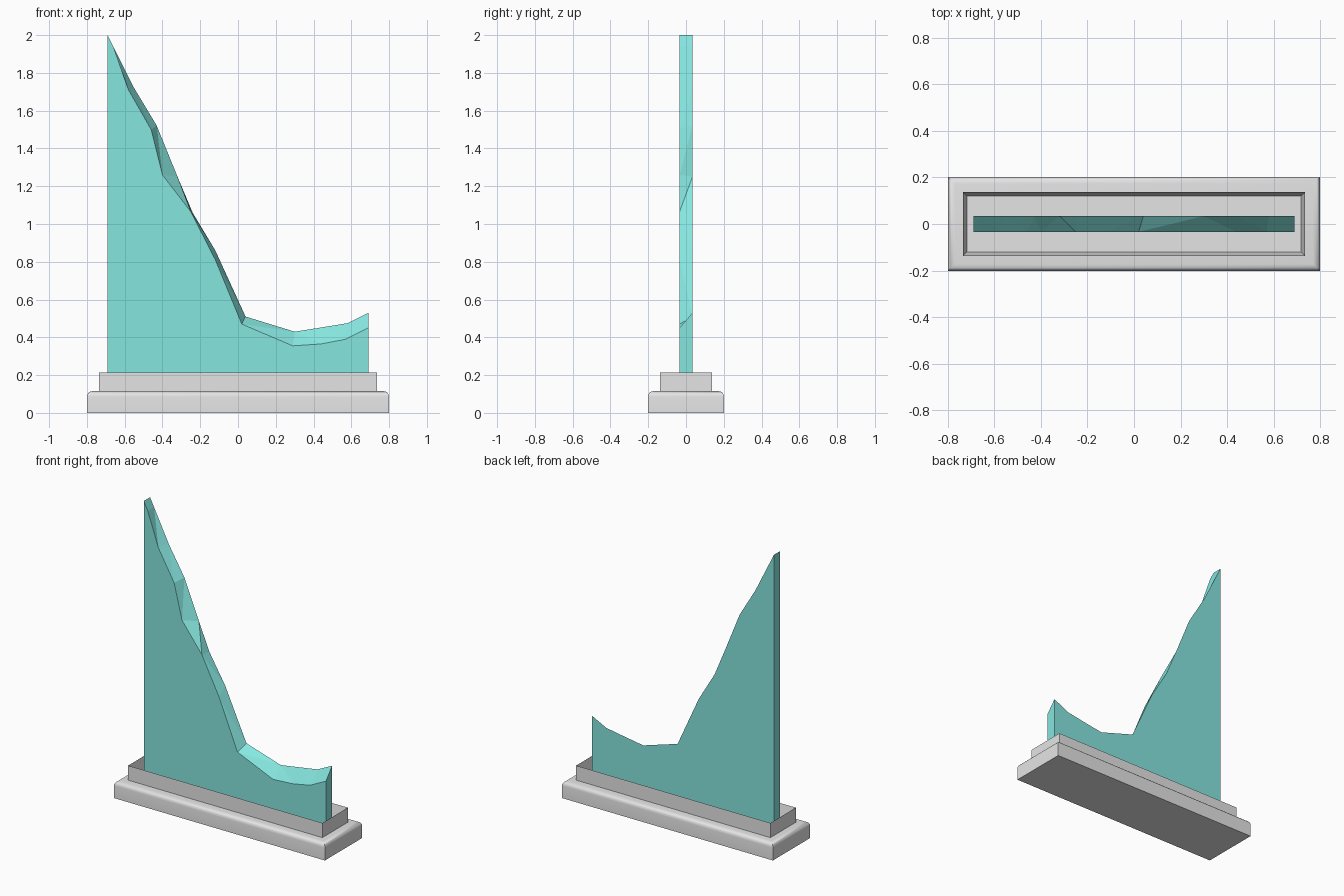
import bpy
import bmesh
import math

default_cube = bpy.data.objects.get("Cube")
if default_cube:
    bpy.data.objects.remove(default_cube, do_unlink=True)


def make_material(name, colour):
    material = bpy.data.materials.new(name)
    material.use_nodes = True
    material.diffuse_color = (*colour, 1)
    shader = next(n for n in material.node_tree.nodes if n.type == "BSDF_PRINCIPLED")
    shader.inputs["Base Color"].default_value = (*colour, 1)
    return material


def make_object(name, bm, material):
    bmesh.ops.recalc_face_normals(bm, faces=bm.faces)
    mesh = bpy.data.meshes.new(name)
    bm.to_mesh(mesh)
    bm.free()
    mesh.materials.append(material)
    obj = bpy.data.objects.new(name, mesh)
    bpy.context.collection.objects.link(obj)
    return obj


def box(width, depth, bottom, top):
    bm = bmesh.new()
    bmesh.ops.create_cube(bm, size=1)
    bmesh.ops.scale(bm, vec=(width, depth, top - bottom), verts=bm.verts)
    bmesh.ops.translate(bm, vec=(0, 0, (top + bottom) / 2), verts=bm.verts)
    return bm


grey = make_material("light grey", (0.78, 0.78, 0.78))
teal = make_material("turquoise", (0.24, 0.79, 0.74))

LEDGE = 0.115
RIM = 0.215

# Plinth with rounded upper edges
bm = box(1.6, 0.404, 0, LEDGE)
upper_edges = [e for e in bm.edges if all(v.co.z > LEDGE / 2 for v in e.verts)]
bmesh.ops.bevel(bm, geom=upper_edges, offset=0.03, segments=5,
                profile=0.5, affect="EDGES")
plinth = make_object("plinth", bm, grey)
bpy.ops.object.select_all(action="DESELECT")
plinth.select_set(True)
bpy.context.view_layer.objects.active = plinth
bpy.ops.object.shade_smooth_by_angle(angle=math.radians(40))

# Open tray: a box whose top is inset and sunk to the plinth
bm = box(1.472, 0.276, LEDGE - 0.005, RIM)
lid = max(bm.faces, key=lambda f: f.calc_center_median().z)
bmesh.ops.inset_region(bm, faces=[lid], thickness=0.026)
bmesh.ops.translate(bm, vec=(0, 0, LEDGE + 0.002 - RIM), verts=lid.verts)
make_object("tray", bm, grey)

# Upright slab: its ridge follows different heights at the front and the back
front_ridge = [(-0.69, 2), (-0.66, 1.94), (-0.58, 1.71), (-0.46, 1.5),
               (-0.4, 1.26), (-0.25, 1.065), (-0.12, 0.81), (0.02, 0.47),
               (0.29, 0.355), (0.44, 0.365), (0.57, 0.39), (0.69, 0.45)]
back_ridge = [(-0.69, 2), (-0.66, 1.94), (-0.55, 1.72), (-0.43, 1.52),
              (-0.32, 1.25), (-0.24, 1.06), (-0.12, 0.86), (0.04, 0.51),
              (0.3, 0.43), (0.44, 0.452), (0.58, 0.475), (0.69, 0.53)]

bm = bmesh.new()
rings = []
for ridge, y in ((front_ridge, -0.034), (back_ridge, 0.034)):
    ends = [(ridge[-1][0], LEDGE), (ridge[0][0], LEDGE)]
    rings.append([bm.verts.new((x, y, z)) for x, z in ridge + ends])
front, back = rings
bm.faces.new(front)
bm.faces.new(back)
for i in range(len(front)):
    bm.faces.new((front[i - 1], front[i], back[i], back[i - 1]))
# Facet the twisted strip along the ridge
bmesh.ops.triangulate(bm, faces=[f for f in bm.faces if len(f.verts) == 4])
make_object("ridge_slab", bm, teal)
